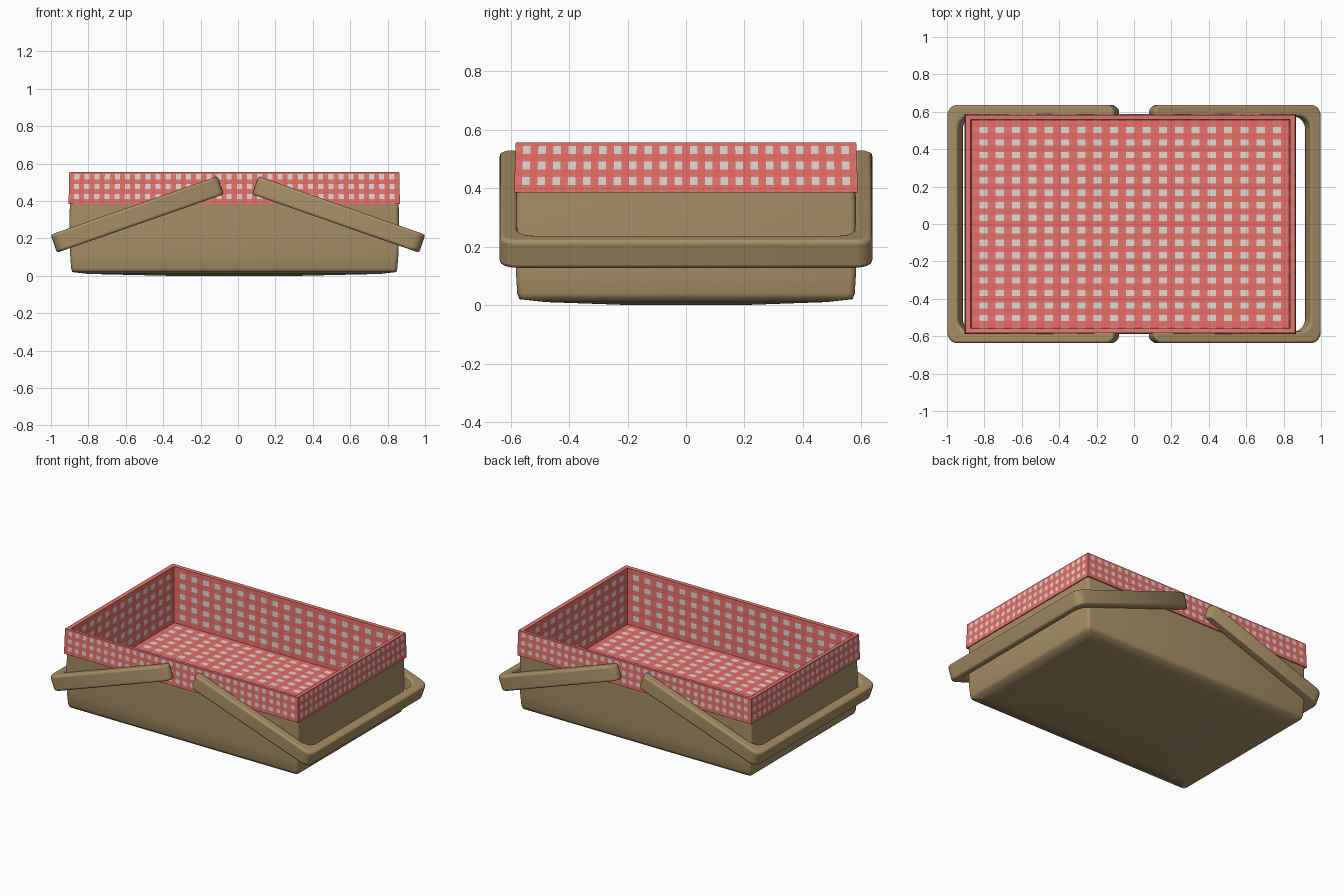
import bpy, bmesh, math
from mathutils import Vector

if "Cube" in bpy.data.objects:
    bpy.data.objects.remove(bpy.data.objects["Cube"])


def material(name, rgb):
    m = bpy.data.materials.new(name)
    m.diffuse_color = (*rgb, 1)
    m.use_nodes = True
    m.node_tree.nodes["Principled BSDF"].inputs["Base Color"].default_value = m.diffuse_color
    return m


WICKER = material("tan_wicker", (0.385, 0.27, 0.127))
RED = material("cloth_red", (0.84, 0.19, 0.165))
DEEP = material("cloth_deep_red", (0.82, 0.15, 0.13))
WHITE = material("cloth_white", (0.76, 0.69, 0.65))
CX = -0.02  # the tub sits slightly off centre


def finish(bm, name, mats):
    me = bpy.data.meshes.new(name)
    bm.to_mesh(me)
    bm.free()
    for m in mats:
        me.materials.append(m)
    ob = bpy.data.objects.new(name, me)
    bpy.context.collection.objects.link(ob)
    return ob


def rounded_rect(hx, hy, r, z, n=4):
    pts = []
    for k, (sx, sy) in enumerate([(1, 1), (-1, 1), (-1, -1), (1, -1)]):
        for i in range(n + 1):
            a = math.pi / 2 * (k + i / n)
            pts.append((CX + sx * (hx - r) + r * math.cos(a),
                        sy * (hy - r) + r * math.sin(a), z))
    return pts


# basket tub: stacked rounded rectangles with a soft lower edge
bm = bmesh.new()
rings = []
for hx, hy, r, z in [(0.35, 0.2, 0.02, 0.0), (0.78, 0.48, 0.02, 0.01),
                     (0.866, 0.57, 0.02, 0.02), (0.872, 0.577, 0.02, 0.04),
                     (0.878, 0.582, 0.02, 0.12), (0.881, 0.582, 0.02, 0.25),
                     (0.879, 0.580, 0.02, 0.40)]:
    rings.append([bm.verts.new(p) for p in rounded_rect(hx, hy, r, z)])
for a, b in zip(rings, rings[1:]):
    for i in range(len(a)):
        j = (i + 1) % len(a)
        bm.faces.new((a[i], a[j], b[j], b[i]))
bm.faces.new(rings[0][::-1])
for f in bm.faces:
    f.smooth = True
finish(bm, "basket_tub", [WICKER])


# gingham cloth: grids of cells coloured by row and column parity
def gingham(bm, p00, p10, p11, p01, nu, rows):
    p00, p10, p11, p01 = map(Vector, (p00, p10, p11, p01))
    grid = [[bm.verts.new(p00.lerp(p10, i / nu).lerp(p01.lerp(p11, i / nu), v))
             for i in range(nu + 1)] for v in rows]
    for j in range(len(rows) - 1):
        for i in range(nu):
            f = bm.faces.new((grid[j][i], grid[j][i + 1],
                              grid[j + 1][i + 1], grid[j + 1][i]))
            f.material_index = (1, 0, 2)[(i % 2) + (j % 2)]


def even(n):
    return [j / n for j in range(n + 1)]


def rect(hx, hy, z):
    return [(CX - hx, -hy, z), (CX + hx, -hy, z), (CX + hx, hy, z), (CX - hx, hy, z)]


HEM_ROWS = [0, 0.15, 0.31, 0.46, 0.62, 0.77, 0.93, 1]
out_low, out_top = rect(0.886, 0.588, 0.385), rect(0.882, 0.582, 0.555)
in_top, in_low = rect(0.855, 0.558, 0.553), rect(0.850, 0.553, 0.17)
hem = rect(0.87, 0.57, 0.385)
bm = bmesh.new()
for k in range(4):
    n = (k + 1) % 4
    long_side = k % 2 == 0
    gingham(bm, out_low[k], out_low[n], out_top[n], out_top[k],
            65 if long_side else 45, HEM_ROWS)
    gingham(bm, in_top[k], in_top[n], in_low[n], in_low[k],
            39 if long_side else 27, even(11))
    # plain rim and hem
    for q in ([out_top[k], out_top[n], in_top[n], in_top[k]],
              [hem[k], hem[n], out_low[n], out_low[k]]):
        bm.faces.new([bm.verts.new(p) for p in q]).material_index = 0
gingham(bm, *in_low, 39, even(33))
finish(bm, "gingham_lining", [RED, DEEP, WHITE])


# U-shaped handles, folded down to either side
def handle(name, s):
    t = math.radians(19.3)
    d = Vector((s * math.cos(t), 0, -math.sin(t)))
    w = Vector((s * math.sin(t), 0, math.cos(t))) * 0.051
    base = Vector((s * 0.093, 0, 0.484))
    outer, inner = [(0, 0.612), (0.03, 0.637)], [(0, 0.576), (0.03, 0.576)]
    for i in range(6):
        a = math.pi / 2 * (1 - i / 5)
        outer.append((0.890 + 0.055 * math.cos(a), 0.582 + 0.055 * math.sin(a)))
        inner.append((0.815 + 0.07 * math.cos(a), 0.506 + 0.07 * math.sin(a)))
    outer += [(u, -y) for u, y in reversed(outer)]
    inner += [(u, -y) for u, y in reversed(inner)]
    bm = bmesh.new()

    def vert(p, side):
        return bm.verts.new(base + d * p[0] + Vector((0, p[1], 0)) + w * side)

    loops = [(vert(o, -1), vert(o, 1), vert(i, 1), vert(i, -1))
             for o, i in zip(outer, inner)]
    for a, b in zip(loops, loops[1:]):
        for k in range(4):
            n = (k + 1) % 4
            bm.faces.new((a[k], a[n], b[n], b[k]))
    bm.faces.new(loops[0][::-1])
    bm.faces.new(loops[-1])
    bmesh.ops.recalc_face_normals(bm, faces=bm.faces[:])
    ob = finish(bm, name, [WICKER])
    mod = ob.modifiers.new("soft_edges", 'BEVEL')
    mod.width, mod.segments, mod.limit_method = 0.014, 3, 'ANGLE'
    mod.angle_limit = math.radians(42)
    bpy.ops.object.select_all(action='DESELECT')
    ob.select_set(True)
    bpy.context.view_layer.objects.active = ob
    bpy.ops.object.shade_smooth_by_angle(angle=math.radians(60))


handle("right_handle", 1)
handle("left_handle", -1)
